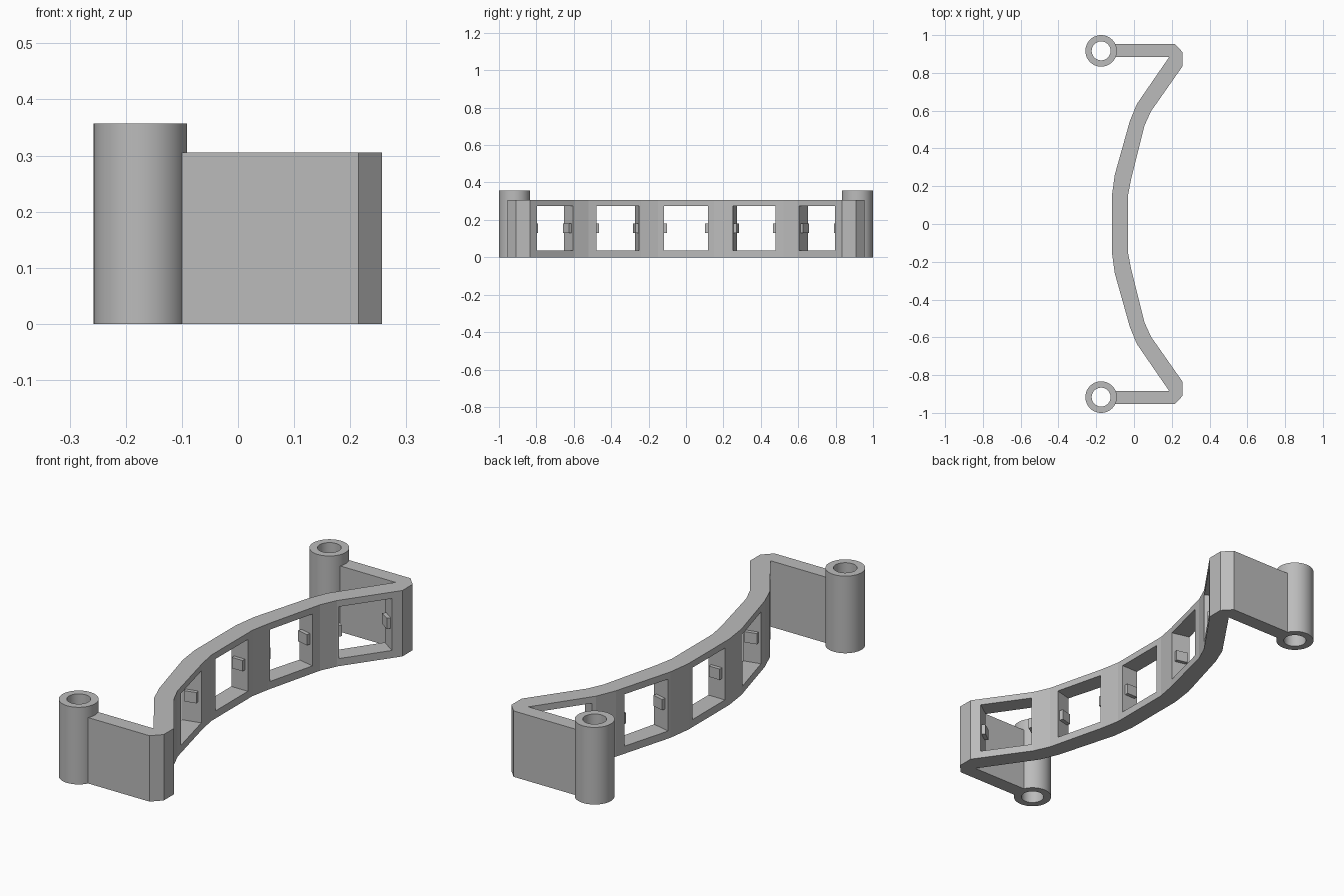
import bpy, bmesh, math
from mathutils import Matrix, Vector

cube = bpy.data.objects.get("Cube")
if cube:
    bpy.data.objects.remove(cube, do_unlink=True)

grey = bpy.data.materials.new("plain grey")
grey.use_nodes = True
colour = (0.5, 0.5, 0.5, 1)
grey.diffuse_color = colour
grey.node_tree.nodes["Principled BSDF"].inputs["Base Color"].default_value = colour

WALL_HEIGHT = 0.305
TUBE_HEIGHT = 0.357
WINDOW_WIDTH = 0.236
WINDOW_LOW, WINDOW_HIGH = 0.035, 0.275


def finish(name, bm):
    bmesh.ops.recalc_face_normals(bm, faces=bm.faces)
    mesh = bpy.data.meshes.new(name)
    bm.to_mesh(mesh)
    bm.free()
    mesh.materials.append(grey)
    obj = bpy.data.objects.new(name, mesh)
    bpy.context.collection.objects.link(obj)
    return obj


def add_box(bm, matrix, centre, size):
    local = Matrix.Translation(centre) @ Matrix.Diagonal((*size, 1))
    bmesh.ops.create_cube(bm, size=1, matrix=matrix @ local)


def activate(obj):
    bpy.ops.object.select_all(action='DESELECT')
    obj.select_set(True)
    bpy.context.view_layer.objects.active = obj


# Plan outline of the curved wall and its two folded arms
outer = [(-0.032, 0.15), (-0.015, 0.24), (0.055, 0.52), (0.09, 0.597),
         (0.257, 0.835), (0.257, 0.91), (0.215, 0.954)]
inner = [(-0.105, 0.954), (-0.105, 0.885), (0.187, 0.885), (0.015, 0.635),
         (-0.022, 0.545), (-0.102, 0.26), (-0.117, 0.15)]
half = outer + inner
outline = half + [(x, -y) for x, y in reversed(half)]
bm = bmesh.new()
base = bm.faces.new([bm.verts.new((x, y, 0)) for x, y in outline])
extruded = bmesh.ops.extrude_face_region(bm, geom=[base])["geom"]
top = [v for v in extruded if isinstance(v, bmesh.types.BMVert)]
bmesh.ops.translate(bm, vec=(0, 0, WALL_HEIGHT), verts=top)
wall = finish("curved_wall", bm)

# Window frames: plan centre and turn of each opening
windows = [(-0.0745, 0, 0)]
for x, y, turn in [(-0.025, 0.375, 14), (0.128, 0.724, 34.8)]:
    windows += [(x, y, turn), (x, -y, -turn)]
middle = (WINDOW_LOW + WINDOW_HIGH) / 2

cut = bmesh.new()
tabs = bmesh.new()
for x, y, turn in windows:
    place = Matrix.Translation((x, y, middle)) @ Matrix.Rotation(math.radians(-turn), 4, 'Z')
    add_box(cut, place, (0, 0, 0), (0.12, WINDOW_WIDTH, WINDOW_HIGH - WINDOW_LOW))
    # Small catch on each side of the opening
    for side in (-1, 1):
        add_box(tabs, place, (0, side * (WINDOW_WIDTH / 2 - 0.005), 0), (0.055, 0.025, 0.05))
cutter = finish("window_cutter", cut)
cutter.hide_render = True
finish("window_catches", tabs)

# Cut the openings
activate(wall)
mod = wall.modifiers.new("windows", 'BOOLEAN')
mod.operation = 'DIFFERENCE'
mod.solver = 'EXACT'
mod.object = cutter
bpy.ops.object.modifier_apply(modifier=mod.name)
bpy.data.objects.remove(cutter, do_unlink=True)


# Hinge tubes: a rectangular section spun about the pin axis
def hinge_tube(name, y):
    bm = bmesh.new()
    section = [(0.05, 0), (0.0835, 0), (0.0835, TUBE_HEIGHT), (0.05, TUBE_HEIGHT)]
    verts = [bm.verts.new((r, 0, z)) for r, z in section]
    edges = [bm.edges.new((verts[i], verts[(i + 1) % 4])) for i in range(4)]
    bmesh.ops.spin(bm, geom=verts + edges, cent=(0, 0, 0), axis=(0, 0, 1),
                   angle=math.tau, steps=48, use_merge=True)
    bmesh.ops.remove_doubles(bm, verts=bm.verts, dist=0.0005)
    bmesh.ops.translate(bm, vec=Vector((-0.174, y, 0)), verts=bm.verts)
    tube = finish(name, bm)
    activate(tube)
    bpy.ops.object.shade_smooth_by_angle(angle=math.radians(30))


hinge_tube("front_hinge_tube", -0.9165)
hinge_tube("back_hinge_tube", 0.9165)
